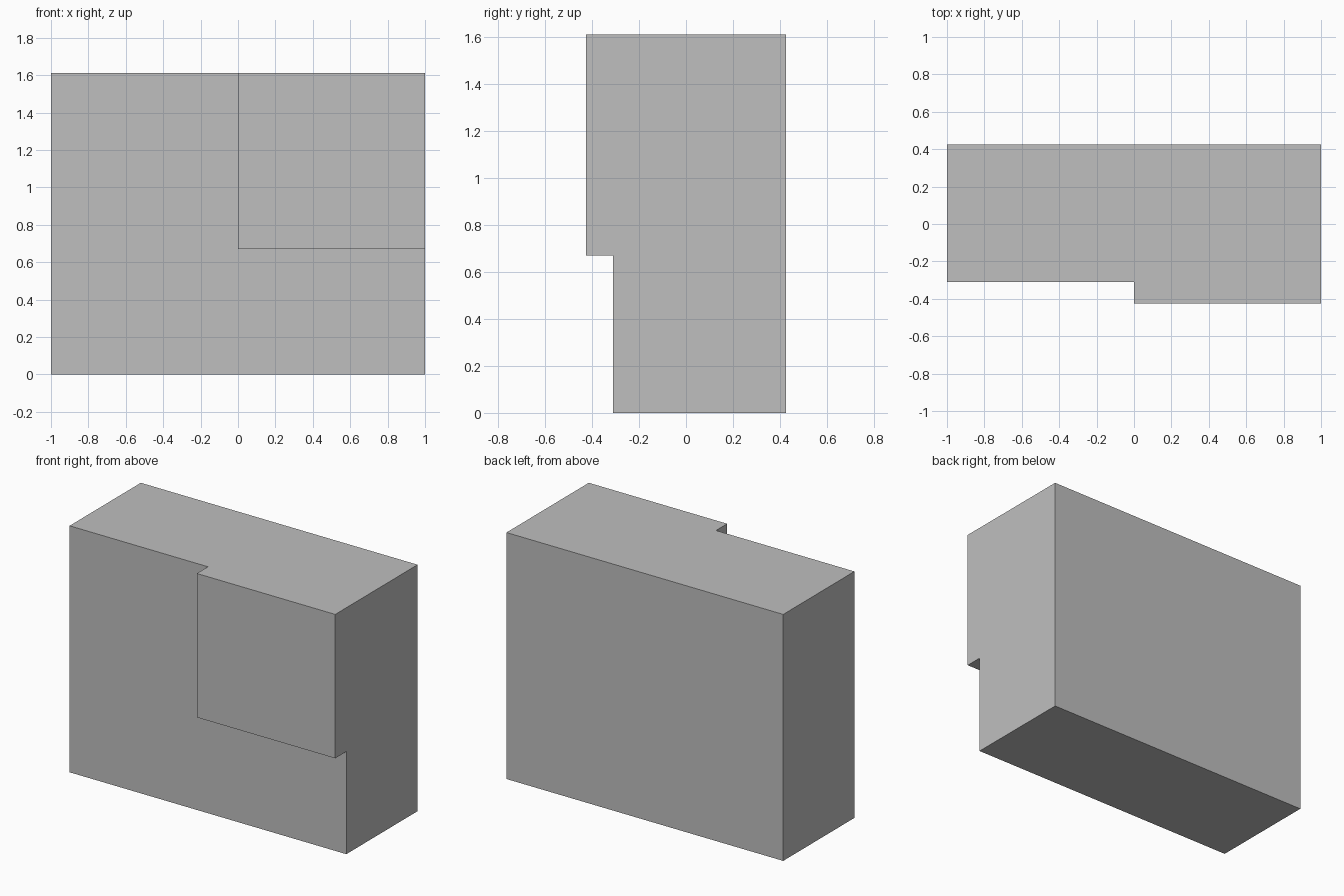
import bpy
import bmesh
from mathutils import Matrix, Vector

cube = bpy.data.objects.get("Cube")
if cube:
    bpy.data.objects.remove(cube, do_unlink=True)

WIDTH, HEIGHT = 2.0, 1.61
BACK, FRONT, RAISED_FRONT = 0.425, -0.31, -0.425
PANEL_LEFT, PANEL_BOTTOM = 0.0, 0.67

# Plain grey material
grey = bpy.data.materials.new("light grey")
grey.use_nodes = True
colour = (0.52, 0.52, 0.52, 1)
grey.diffuse_color = colour
grey.node_tree.nodes["Principled BSDF"].inputs["Base Color"].default_value = colour

# Main block
bm = bmesh.new()
size = Vector((WIDTH, BACK - FRONT, HEIGHT))
centre = Vector((0, (BACK + FRONT) / 2, HEIGHT / 2))
bmesh.ops.create_cube(bm, size=1, matrix=Matrix.LocRotScale(centre, None, size))

# Cut the outline of the raised panel
for point, normal in (((PANEL_LEFT, 0, 0), (1, 0, 0)), ((0, 0, PANEL_BOTTOM), (0, 0, 1))):
    bmesh.ops.bisect_plane(bm, geom=bm.verts[:] + bm.edges[:] + bm.faces[:],
                           plane_co=point, plane_no=normal)

# Pull the upper corner panel forward
bm.normal_update()
panel = []
for face in bm.faces:
    mid = face.calc_center_median()
    if face.normal.y < -0.9 and mid.x > PANEL_LEFT and mid.z > PANEL_BOTTOM:
        panel.append(face)
raised = bmesh.ops.extrude_discrete_faces(bm, faces=panel)["faces"]
verts = list({v for face in raised for v in face.verts})
bmesh.ops.translate(bm, verts=verts, vec=(0, RAISED_FRONT - FRONT, 0))

# Merge coplanar faces into clean flat sides
bm.normal_update()
bmesh.ops.dissolve_limit(bm, angle_limit=0.01, verts=bm.verts[:], edges=bm.edges[:])
bmesh.ops.recalc_face_normals(bm, faces=bm.faces[:])

mesh = bpy.data.meshes.new("stepped_block")
bm.to_mesh(mesh)
bm.free()
mesh.materials.append(grey)
block = bpy.data.objects.new("stepped_block", mesh)
bpy.context.collection.objects.link(block)
